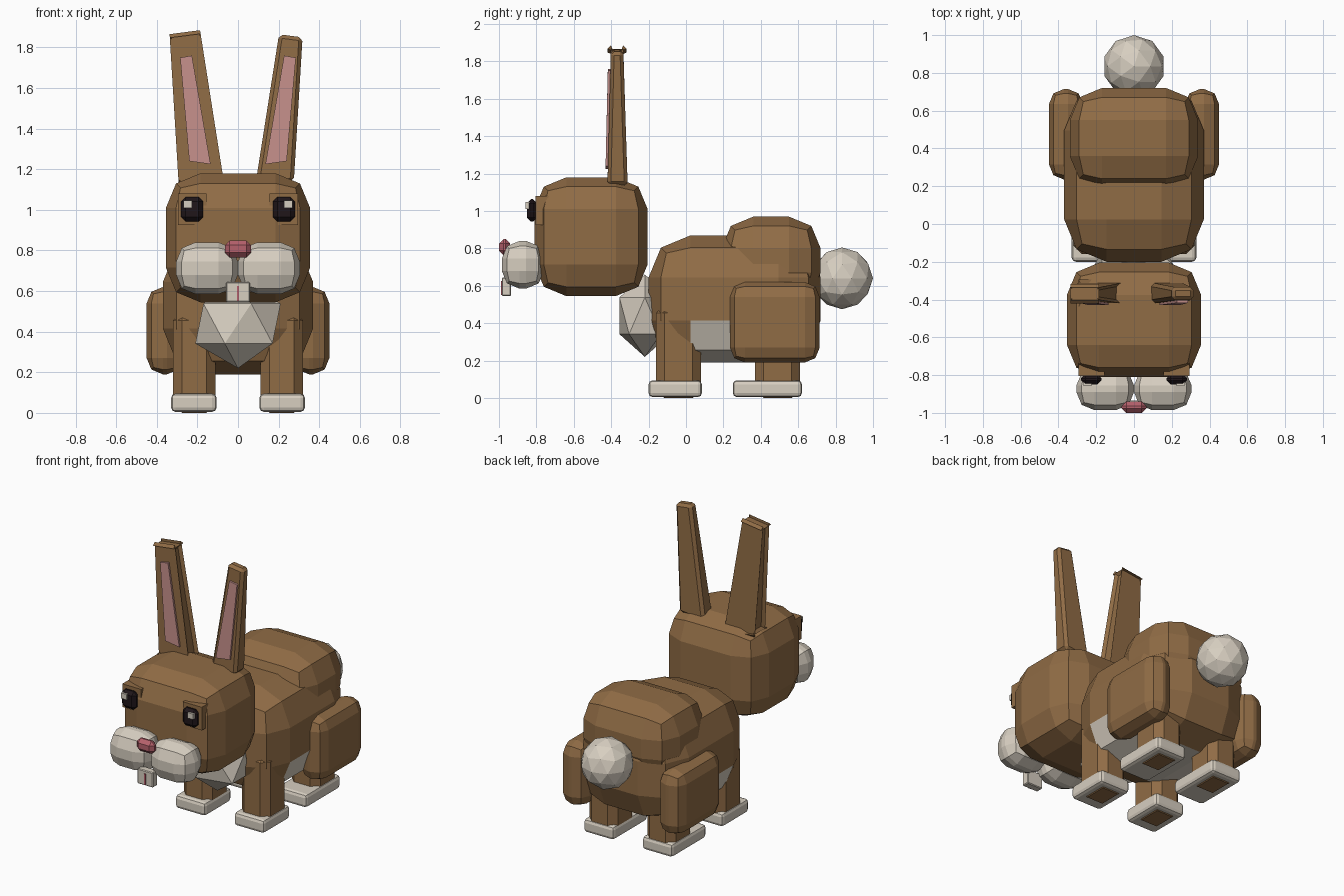
import bpy
import bmesh
from mathutils import Matrix, Vector

default = bpy.data.objects.get("Cube")
if default:
    bpy.data.objects.remove(default, do_unlink=True)


def material(name, r, g, b):
    m = bpy.data.materials.new(name)
    m.use_nodes = True
    m.diffuse_color = (r, g, b, 1)
    bsdf = next(n for n in m.node_tree.nodes if n.type == 'BSDF_PRINCIPLED')
    bsdf.inputs["Base Color"].default_value = (r, g, b, 1)
    bsdf.inputs["Roughness"].default_value = 0.9
    return m


BROWN = material("brown_fur", .28, .15, .06)
CREAM = material("cream_fur", .68, .62, .53)
EAR_PINK = material("ear_pink", .56, .28, .26)
NOSE_PINK = material("nose_pink", .47, .12, .15)
BLACK = material("eye_black", .014, .008, .01)


def finish(name, bm, mat):
    bmesh.ops.recalc_face_normals(bm, faces=bm.faces)
    mesh = bpy.data.meshes.new(name)
    bm.to_mesh(mesh)
    bm.free()
    mesh.materials.append(mat)
    ob = bpy.data.objects.new(name, mesh)
    bpy.context.collection.objects.link(ob)
    return ob


def bevel(bm, width, segments):
    if width:
        bmesh.ops.bevel(bm, geom=bm.edges[:], offset=width, segments=segments,
                        profile=0.5, affect='EDGES', clamp_overlap=True)


def box(name, xs, ys, zs, mat, width=0, segments=2):
    """Bevelled block spanning the given ranges."""
    bm = bmesh.new()
    bmesh.ops.create_cube(bm, size=1)
    for v in bm.verts:
        v.co = Vector(r[0] if c < 0 else r[1] for c, r in zip(v.co, (xs, ys, zs)))
    bevel(bm, width, segments)
    return finish(name, bm, mat)


def pair(name, xs, ys, zs, mat, width=0, segments=2):
    """Same block on the left (+x) and right (-x)."""
    box("left_" + name, xs, ys, zs, mat, width, segments)
    box("right_" + name, (-xs[1], -xs[0]), ys, zs, mat, width, segments)


def ball(name, centre, radii, subdivisions, mat):
    bm = bmesh.new()
    bmesh.ops.create_icosphere(bm, subdivisions=subdivisions, radius=1,
                               matrix=Matrix.LocRotScale(Vector(centre), None, Vector(radii)))
    return finish(name, bm, mat)


def taper(name, side, low, high, mat, width):
    """Leaning tapered slab; each end is (x range, y range, z pair at inner and outer edge)."""
    bm = bmesh.new()
    bmesh.ops.create_cube(bm, size=1)
    for v in bm.verts:
        xs, ys, zs = high if v.co.z > 0 else low
        i, j = int(v.co.x > 0), int(v.co.y > 0)
        v.co = (side * xs[i], ys[j], zs[i])
    bevel(bm, width, 1)
    return finish(name, bm, mat)


# Body with cream underside
body = box("body", (-.37, .37), (-.2, .72), (.19, .87), BROWN, .225)
body.data.materials.append(CREAM)
for p in body.data.polygons:
    if p.normal.z < -.3 and .02 < p.center.y < .5 and abs(p.normal.y) < .1:
        p.material_index = 1

box("rump", (-.34, .34), (.19, .72), (.5, .97), BROWN, .17)
ball("tail", (0, .835, .64), (.165, .165, .165), 2, CREAM)
ball("chest_tuft", (0, -.22, .44), (.235, .16, .22), 1, CREAM)

# Legs and feet
pair("thigh", (.27, .45), (.235, .715), (.19, .62), BROWN, .08)
pair("front_leg", (.11, .32), (-.16, .08), (0, .5), BROWN, .045, 1)
pair("back_leg", (.11, .32), (.37, .61), (0, .4), BROWN, .045, 1)
pair("front_foot", (.105, .33), (-.2, .085), (.005, .095), CREAM, .022)
pair("back_foot", (.105, .33), (.25, .62), (.005, .095), CREAM, .022)

# Head and face
box("head", (-.355, .355), (-.81, -.205), (.545, 1.18), BROWN, .17)
pair("cheek", (0, .305), (-.985, -.76), (.585, .84), CREAM, .095)
box("nose", (-.065, .065), (-1, -.94), (.765, .85), NOSE_PINK, .024, 1)
box("teeth", (-.058, .058), (-.985, -.935), (.545, .645), CREAM, .005, 1)
box("tooth_gap", (-.006, .006), (-.989, -.98), (.55, .625), NOSE_PINK)

# Eyes
pair("eye_socket", (.155, .295), (-.805, -.7), (.925, 1.08), BROWN)
pair("eye", (.172, .28), (-.85, -.795), (.943, 1.063), BLACK, .022, 1)
pair("eye_glint", (.226, .268), (-.858, -.835), (1.01, 1.047), CREAM)

# Ears
for side, label in ((1, "left"), (-1, "right")):
    taper(label + "_ear", side,
          ((.085, .275), (-.42, -.312), (1.12, 1.14)),
          ((.202, .318), (-.402, -.335), (1.865, 1.85)), BROWN, .018)
    taper(label + "_inner_ear", side,
          ((.135, .24), (-.43, -.38), (1.225, 1.24)),
          ((.227, .285), (-.418, -.38), (1.76, 1.75)), EAR_PINK, 0)
